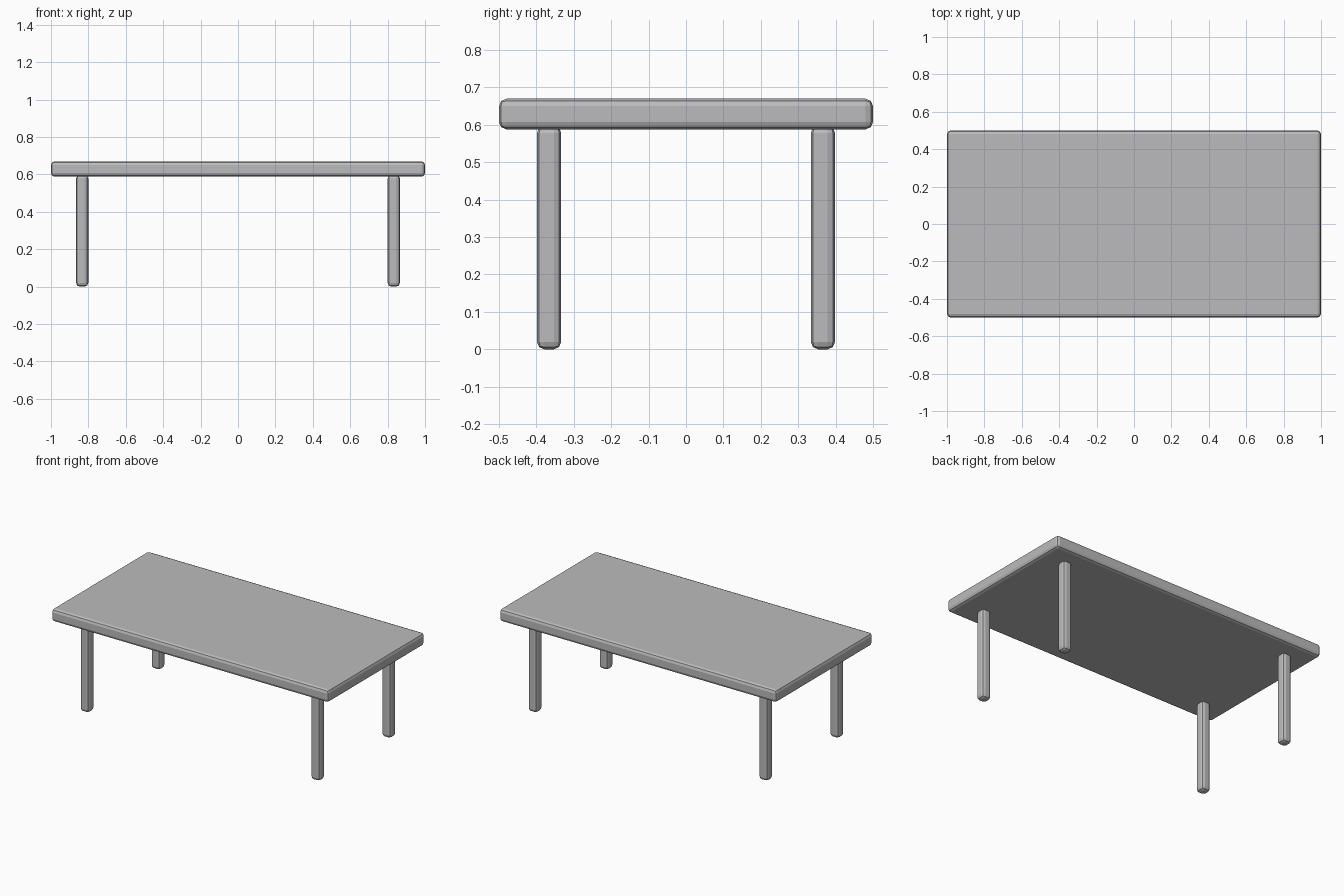
import bpy

if "Cube" in bpy.data.objects:
    bpy.data.objects.remove(bpy.data.objects["Cube"])

# One flat grey for the whole table
grey = bpy.data.materials.new("neutral grey")
grey.diffuse_color = (0.5, 0.5, 0.51, 1.0)
grey.use_nodes = True
grey.node_tree.nodes["Principled BSDF"].inputs["Base Color"].default_value = grey.diffuse_color


def rounded_box(name, lo, hi, bevel):
    """Box between two corners with softly bevelled edges."""
    centre = [(a + b) / 2 for a, b in zip(lo, hi)]
    size = [b - a for a, b in zip(lo, hi)]
    bpy.ops.mesh.primitive_cube_add(size=1, location=centre)
    obj = bpy.context.object
    obj.name = name
    obj.scale = size
    bpy.ops.object.transform_apply(location=False, rotation=False, scale=True)
    mod = obj.modifiers.new("rounded edges", 'BEVEL')
    mod.width = bevel
    mod.segments = 2
    obj.data.materials.append(grey)
    return obj


# Tabletop slab
rounded_box("tabletop", (-1, -0.5, 0.588), (1, 0.5, 0.67), 0.02)

# Four legs, inset from the corners
LEG_X, LEG_Y, HALF = 0.833, 0.366, 0.0325
for side, sx in (("left", -1), ("right", 1)):
    for end, sy in (("front", -1), ("back", 1)):
        x, y = sx * LEG_X, sy * LEG_Y
        rounded_box(f"{end}_{side}_leg",
                    (x - HALF, y - HALF, 0),
                    (x + HALF, y + HALF, 0.598), 0.02)
